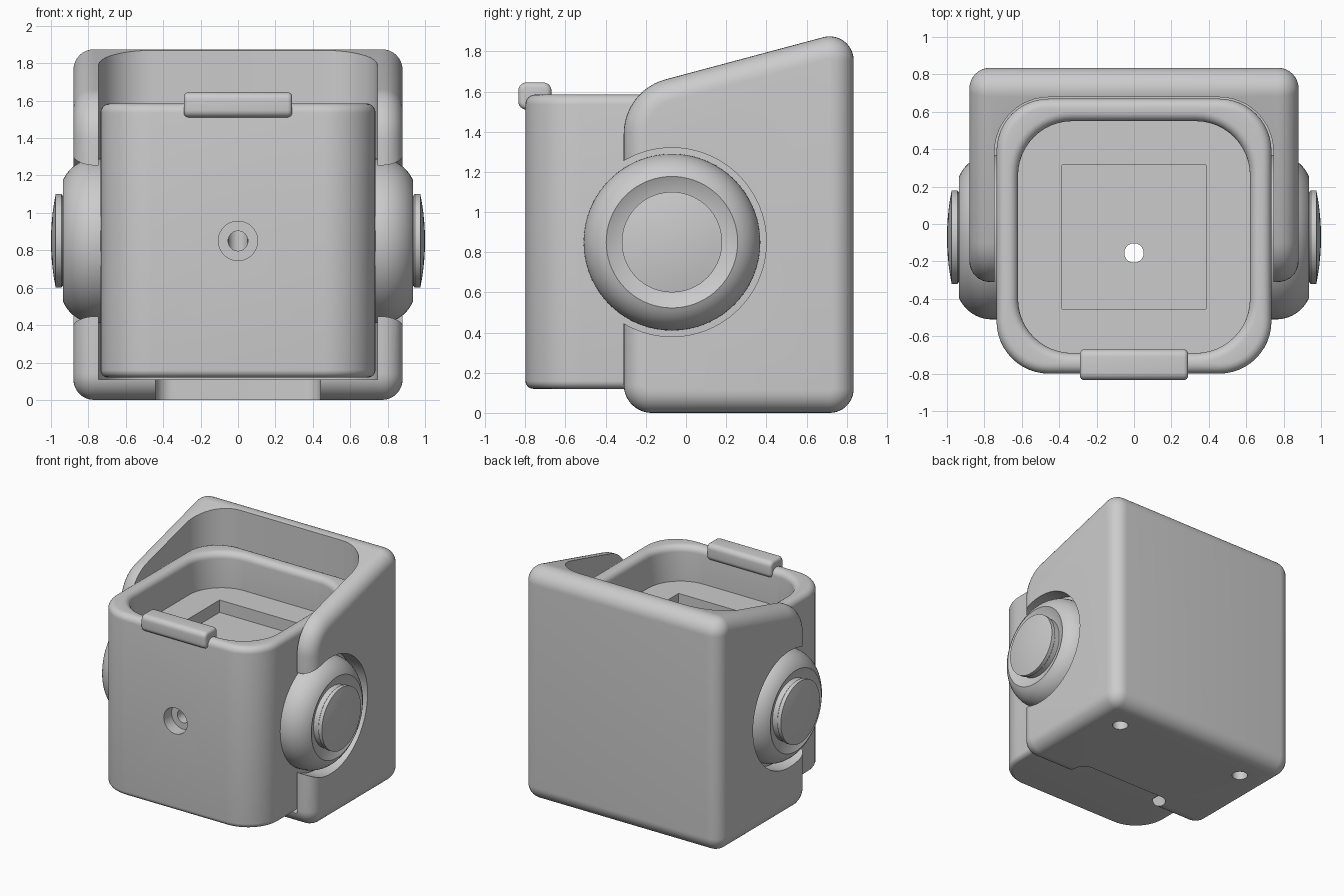
import bpy, bmesh, math
from math import sin, cos, pi
from mathutils import Vector

cube = bpy.data.objects.get("Cube")
if cube:
    bpy.data.objects.remove(cube)

grey = bpy.data.materials.new("plain_grey")
grey.use_nodes = True
colour = (0.6, 0.6, 0.6, 1)
grey.diffuse_color = colour
grey.node_tree.nodes["Principled BSDF"].inputs["Base Color"].default_value = colour

PIVOT = Vector((0, -0.07, 0.85))


def make(name, rings):
    """Skin a list of equal-length closed rings and cap both ends."""
    bm = bmesh.new()
    loops = [[bm.verts.new(p) for p in ring] for ring in rings]
    for a, b in zip(loops, loops[1:]):
        for i in range(len(a)):
            j = (i + 1) % len(a)
            bm.faces.new((a[i], a[j], b[j], b[i]))
    bm.faces.new(loops[0][::-1])
    bm.faces.new(loops[-1])
    bmesh.ops.remove_doubles(bm, verts=bm.verts, dist=1e-6)
    bmesh.ops.recalc_face_normals(bm, faces=bm.faces)
    mesh = bpy.data.meshes.new(name)
    bm.to_mesh(mesh)
    bm.free()
    mesh.materials.append(grey)
    ob = bpy.data.objects.new(name, mesh)
    bpy.context.collection.objects.link(ob)
    return ob


def fillet(corners, steps=12):
    """Round a convex polygon given as (u, v, radius) corners."""
    out = []
    for i, (u, v, r) in enumerate(corners):
        p = Vector((u, v))
        a = (Vector(corners[i - 1][:2]) - p).normalized()
        b = (Vector(corners[(i + 1) % len(corners)][:2]) - p).normalized()
        half = a.angle(b) / 2
        centre = p + (a + b).normalized() * r / sin(half)
        start = p + a * r / math.tan(half) - centre
        end = p + b * r / math.tan(half) - centre
        sweep = pi - 2 * half
        for k in range(steps + 1):
            t = k / steps
            out.append(centre + (start * sin((1 - t) * sweep) + end * sin(t * sweep)) / sin(sweep))
    return out


def plan(x, y0, y1, r, z):
    """Rounded rectangle ring lying flat at height z."""
    pts = fillet([(-x, y0, r), (x, y0, r), (x, y1, r), (-x, y1, r)])
    return [(p.x, p.y, z) for p in pts]


def prism(name, x, y0, y1, r, z0, z1):
    return make(name, [plan(x, y0, y1, r, z) for z in (z0, z1)])


def lathe(name, profile, centre, axis, n=72):
    """Spin (distance, radius) pairs about a line through centre."""
    axis = Vector(axis)
    u = axis.orthogonal().normalized()
    w = axis.cross(u)
    return make(name, [[centre + axis * d + (u * cos(2 * pi * k / n) + w * sin(2 * pi * k / n)) * r
                        for k in range(n)] for d, r in profile])


def bake(ob):
    """Apply all modifiers."""
    bpy.context.view_layer.update()
    dg = bpy.context.evaluated_depsgraph_get()
    mesh = bpy.data.meshes.new_from_object(ob.evaluated_get(dg))
    ob.modifiers.clear()
    ob.data = mesh


def cut(ob, cutters):
    for c in cutters:
        mod = ob.modifiers.new("cut", 'BOOLEAN')
        mod.operation, mod.solver, mod.object = 'DIFFERENCE', 'EXACT', c
        bake(ob)
        bpy.data.objects.remove(c)


def smooth(ob):
    bpy.ops.object.select_all(action='DESELECT')
    ob.select_set(True)
    bpy.context.view_layer.objects.active = ob
    bpy.ops.object.shade_smooth_by_angle(angle=math.radians(35))


# Housing: sloped side profile with softened outer edges
side = fillet([(-0.31, 0, 0.14), (0.835, 0, 0.12), (0.835, 1.911, 0.12), (-0.31, 1.605, 0.28)])
housing = make("housing", [[(x, p.x, p.y) for p in side] for x in (-0.88, 0.88)])
bevel = housing.modifiers.new("soft_edges", 'BEVEL')
bevel.width, bevel.segments = 0.11, 8
bevel.limit_method, bevel.angle_limit = 'ANGLE', math.radians(40)
bake(housing)
cut(housing, [
    prism("cavity_cutter", 0.745, -1.3, 0.678, 0.29, 0.11, 2.5),
    lathe("notch_cutter", [(-1.2, 0.47), (1.2, 0.47)], PIVOT, (1, 0, 0), 96),
    prism("floor_recess_cutter", 0.44, -0.7, -0.09, 0.09, -0.2, 0.4),
] + [lathe("screw_hole_cutter", [(-0.1, 0.06), (0.2, 0.06)], Vector((x, 0.55, 0)), (0, 0, 1), 32)
     for x in (-0.6, 0.6)])
smooth(housing)

# Bin: one skin running up the outside, over the rim and down into the tray
TOP, LOW, SOFT = 1.585, 0.12, 0.05


def outer(inset, z):
    return plan(0.735 - inset, -0.8 + inset, 0.67 - inset, 0.28 - inset, z)


def inner(grow, z):
    return plan(0.62 + grow, -0.69 - grow, 0.55 + grow, 0.29 + grow, z)


arc = [k * pi / 12 for k in range(7)]
skin = [outer(0.04 * (1 - sin(t)), LOW + 0.04 * (1 - cos(t))) for t in arc]
skin += [outer(SOFT * (1 - cos(t)), TOP - SOFT * (1 - sin(t))) for t in arc]
skin += [inner(SOFT * (1 - sin(t)), TOP - SOFT * (1 - cos(t))) for t in arc]
skin.append(inner(0, 1.3))
bin_body = make("bin", skin)
front = Vector((0, -0.8, 0.85))
cut(bin_body, [
    prism("square_recess_cutter", 0.385, -0.455, 0.315, 0.002, 1.2, 1.5),
    lathe("drain_cutter", [(-0.2, 0.052), (1.4, 0.052)], Vector((0, -0.155, 0)), (0, 0, 1), 40),
    lathe("front_hole_cutter", [(-0.2, 0.105), (0.1, 0.105)], front, (0, 1, 0), 40),
    lathe("front_bore_cutter", [(-0.2, 0.053), (0.64, 0.053)], front, (0, 1, 0), 40),
])
smooth(bin_body)

# Pull tab on the front rim
tab_side = fillet([(-0.835, 1.51, 0.04), (-0.67, 1.51, 0.04), (-0.67, 1.645, 0.04), (-0.835, 1.645, 0.04)], 6)
tab = make("pull_tab", [[(x, p.x, p.y) for p in tab_side] for x in (-0.29, 0.29)])
bevel = tab.modifiers.new("soft_ends", 'BEVEL')
bevel.width, bevel.segments = 0.025, 4
bevel.limit_method, bevel.angle_limit = 'ANGLE', math.radians(40)
bake(tab)
smooth(tab)

# Round pivots and their domed buttons, one pair per side
dome = [(0.76 + 0.191 * cos(t), 0.25 + 0.19 * sin(t))
        for t in [math.radians(90 - 6.6 * k) for k in range(11)]]
pivot_profile = [(0.7, 0.44)] + dome + [(0.895, 0.25)]
button_profile = [(0.86, 0.242), (0.938, 0.242), (0.945, 0.25), (0.975, 0.25)]
button_profile += [(0.975 + 0.025 * (1 - (r / 0.25) ** 2), r) for r in (0.2, 0.15, 0.1, 0.05, 0.01)]
for label, s in (("left", 1), ("right", -1)):
    smooth(lathe(label + "_pivot", pivot_profile, PIVOT, (s, 0, 0)))
    smooth(lathe(label + "_button", button_profile, PIVOT, (s, 0, 0)))
